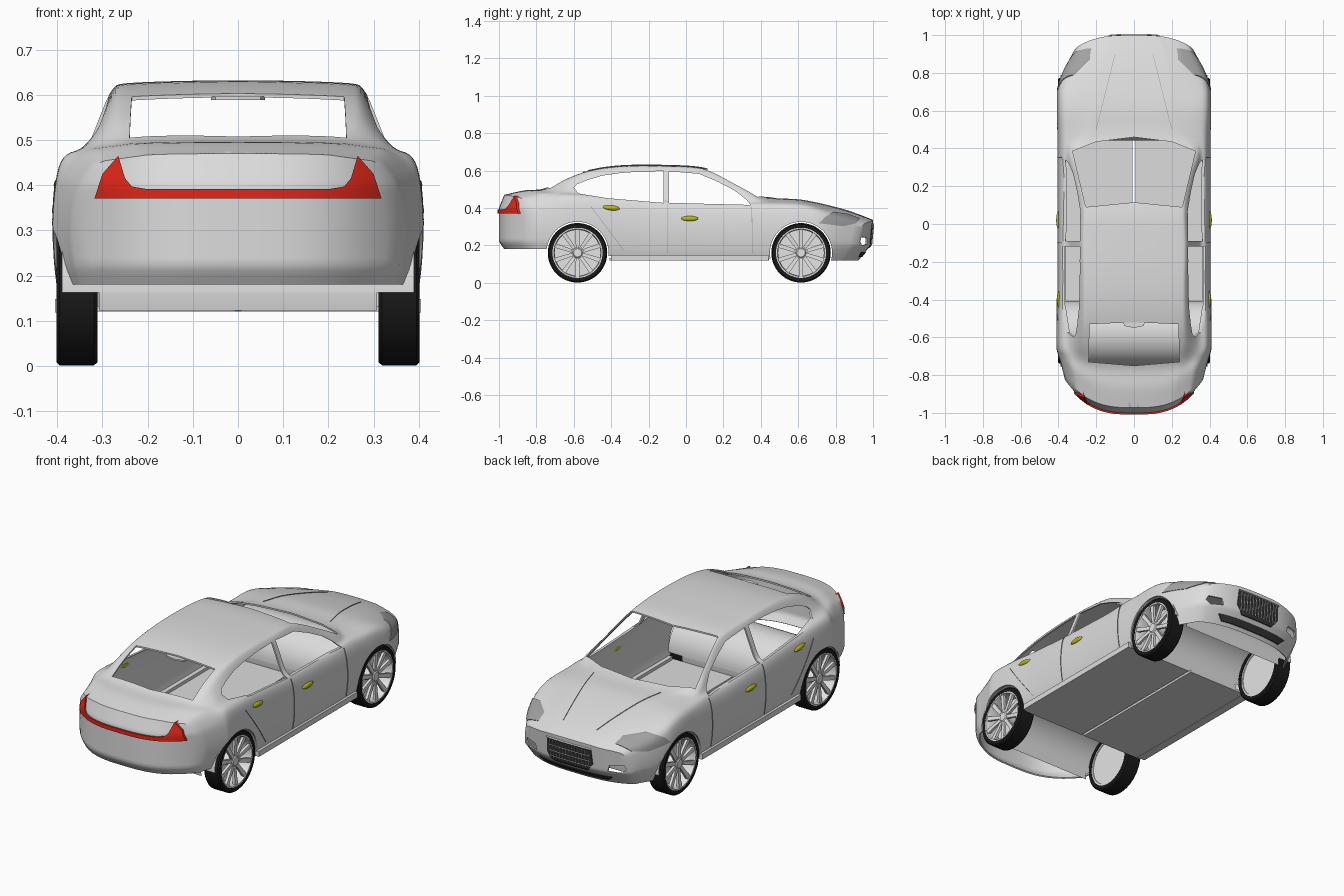
import bpy, bmesh, math
from mathutils import Vector, Matrix

if "Cube" in bpy.data.objects:
    bpy.data.objects.remove(bpy.data.objects["Cube"])


def mat(name, r, g, b):
    m = bpy.data.materials.new(name)
    m.diffuse_color = (r, g, b, 1)
    m.use_nodes = True
    m.node_tree.nodes["Principled BSDF"].inputs["Base Color"].default_value = m.diffuse_color
    return m


BODY = mat("body grey", .72, .72, .72)
RIM = mat("rim silver", .78, .78, .78)
TYRE = mat("tyre black", .01, .01, .01)
RED = mat("lamp red", .75, .02, .01)
OLIVE = mat("handle olive", .5, .5, .005)
LAMP = mat("headlight grey", .36, .36, .36)
DARK = mat("grille dark", .04, .04, .04)


def make(name, bm, m=None, normals=True, angle=35):
    if normals:
        bmesh.ops.recalc_face_normals(bm, faces=bm.faces)
    me = bpy.data.meshes.new(name)
    bm.to_mesh(me)
    bm.free()
    o = bpy.data.objects.new(name, me)
    bpy.context.collection.objects.link(o)
    if m:
        me.materials.append(m)
        smooth(o, angle)
    return o


def smooth(o, angle=35):
    bpy.ops.object.select_all(action='DESELECT')
    o.select_set(True)
    bpy.context.view_layer.objects.active = o
    bpy.ops.object.shade_smooth_by_angle(angle=math.radians(angle))


def box(name, x0, x1, y0, y1, z0, z1, m):
    bm = bmesh.new()
    bmesh.ops.create_cube(bm, size=1)
    for v in bm.verts:
        v.co = ((x0 + x1) / 2 + v.co.x * (x1 - x0), (y0 + y1) / 2 + v.co.y * (y1 - y0),
                (z0 + z1) / 2 + v.co.z * (z1 - z0))
    return make(name, bm, m)


def prism(polys, axis, a, b):
    """Helper cutter: flat outlines pushed along an axis from a to b."""
    bm = bmesh.new()
    put = {'x': lambda p, t: (t, p[0], p[1]), 'y': lambda p, t: (p[0], t, p[1]),
           'z': lambda p, t: (p[0], p[1], t)}[axis]
    for poly in polys:
        A = [bm.verts.new(put(p, a)) for p in poly]
        B = [bm.verts.new(put(p, b)) for p in poly]
        bm.faces.new(A)
        bm.faces.new(B[::-1])
        for i in range(len(poly)):
            j = (i + 1) % len(poly)
            bm.faces.new((A[i], B[i], B[j], A[j]))
    o = make("cutter", bm)
    o.hide_render = True
    return o


def boolean(o, cutters, op='DIFFERENCE'):
    for c in cutters:
        md = o.modifiers.new("cut", 'BOOLEAN')
        md.object, md.operation, md.solver = c, op, 'EXACT'
    dg = bpy.context.evaluated_depsgraph_get()
    me = bpy.data.meshes.new_from_object(o.evaluated_get(dg))
    o.modifiers.clear()
    o.data = me
    for c in cutters:
        bpy.data.objects.remove(c)
    smooth(o)


# Body stations: y, bottom, half width, shoulder z, belt x/z, roof rail x/z, centre z
ROWS = [
    (-1.0, .18, .36, .415, .31, .452, .22, .464, .470), (-.9, .18, .39, .435, .33, .475, .25, .486, .493),
    (-.78, .17, .40, .455, .335, .48, .26, .497, .503), (-.65, .16, .405, .468, .345, .48, .275, .545, .557),
    (-.52, .15, .405, .464, .345, .475, .275, .592, .603), (-.35, .14, .40, .45, .345, .46, .275, .616, .628),
    (-.1, .13, .40, .43, .35, .44, .28, .616, .630), (.1, .13, .40, .42, .355, .43, .275, .60, .615),
    (.25, .13, .40, .415, .355, .425, .305, .525, .56), (.4, .13, .40, .42, .355, .43, .335, .445, .475),
    (.48, .13, .40, .42, .335, .432, .26, .446, .452), (.62, .125, .405, .415, .33, .428, .22, .438, .442),
    (.8, .12, .40, .38, .31, .39, .2, .40, .403), (.92, .12, .37, .345, .27, .355, .18, .363, .367),
    (1.0, .12, .31, .312, .24, .323, .15, .331, .336)]


def row_at(y):
    k = max(i for i in range(len(ROWS) - 1) if ROWS[i][0] <= y + 1e-6)
    a, b = ROWS[k], ROWS[k + 1]
    p, n = ROWS[max(k - 1, 0)], ROWS[min(k + 2, len(ROWS) - 1)]
    h = b[0] - a[0]
    t = (y - a[0]) / h
    out = []
    for c in range(1, 9):
        m0 = (b[c] - p[c]) / (b[0] - p[0]) * h
        m1 = (n[c] - a[c]) / (n[0] - a[0]) * h
        out.append((2*t**3 - 3*t*t + 1) * a[c] + (t**3 - 2*t*t + t) * m0
                   + (3*t*t - 2*t**3) * b[c] + (t**3 - t*t) * m1)
    return out


def section(y):
    zb, w, zs, xg, zg, xc, zc, zt = row_at(y)
    P = [(w - .012, zb), (w, zb + .05), (w + .008, zb + .5 * (zs - zb)), (w - .002, zs - .045), (w - .02, zs),
         (xg, zg), ((xg + xc) / 2, (zg + zc) / 2), (xc, zc), (xc * .9, zc + .6 * (zt - zc)),
         (xc * .4, zc + .95 * (zt - zc)), (0, zt)]
    for _ in range(2):   # corner rounding
        Q = [P[0]]
        for a, b in zip(P, P[1:]):
            Q += [(a[0]*.75 + b[0]*.25, a[1]*.75 + b[1]*.25), (a[0]*.25 + b[0]*.75, a[1]*.25 + b[1]*.75)]
        P = Q + [P[-1]]
    return P


def place(x, y, z):
    """Round the two ends in plan and lean the bumpers."""
    t = min(max((abs(y) - .6) / .4, 0), 1)
    t = t * t * (3 - 2 * t)
    bow = t * (abs(x) / .4) ** 3
    if y > 0:
        lean = -max(.33 - z, 0) * .1 - max(.2 - z, 0) * .7
        return (x, y - .14 * bow + lean * t, z)
    return (x, y + .23 * bow + t * (max(z - .4, 0) * .4 + max(.22 - z, 0) * .7), z)


def shell(name, m, thick, offset):
    bm = bmesh.new()

    def grid(rows):
        vs = [[bm.verts.new(place(*p)) for p in r] for r in rows]
        for r, s in zip(vs, vs[1:]):
            for i in range(len(r) - 1):
                bm.faces.new((r[i], r[i + 1], s[i + 1], s[i]))
    rows = []
    for k in range(73):
        y = -1 + k / 36
        s = section(y)
        rows.append([(x, y, z) for x, z in s] + [(-x, y, z) for x, z in s[-2::-1]])
    grid(rows)
    for y in (-1, 1):    # bumper faces
        grid([[(x * (1 - 2 * j / 20), y, z) for j in range(21)] for x, z in section(y)])
    bmesh.ops.remove_doubles(bm, verts=bm.verts, dist=2e-5)
    bmesh.ops.dissolve_degenerate(bm, dist=1e-5, edges=bm.edges)
    o = make(name, bm, m)
    md = o.modifiers.new("skin", 'SOLIDIFY')
    md.thickness, md.offset = thick, offset
    return o


def mirrored(poly):
    return [poly, [(-x, z) for x, z in poly]]


def circle(y, z, r, n=48):
    return [(y + r * math.cos(2 * math.pi * i / n), z + r * math.sin(2 * math.pi * i / n)) for i in range(n)]


# Body skin with open windows, wheel arches and fog lamp holes
AXLES = (-.58, .615)
rear_win = [(-.6, .51), (-.575, .477), (-.42, .452), (-.12, .427), (-.12, .597), (-.25, .594), (-.355, .586),
            (-.45, .572), (-.53, .548), (-.58, .528)]
front_win = [(-.09, .427), (.345, .416), (.32, .447), (.26, .493), (.17, .54), (.07, .582), (-.09, .596)]
screen = [(-.325, .385), (-.2, .435), (0, .46), (.2, .435), (.325, .385), (.255, .09), (0, .115), (-.255, .09)]
back_win = [(-.24, -.73), (0, -.75), (.24, -.73), (.235, -.53), (0, -.52), (-.235, -.53)]
fog = [(.21, .205), (.275, .2), (.298, .222), (.288, .245), (.22, .24)]
body = shell("body_shell", BODY, .008, -1)
boolean(body, [prism([rear_win, front_win], 'x', -.6, .6),
               prism([circle(y, .16, .166) for y in AXLES], 'x', -.6, .6),
               prism([screen, back_win], 'z', .39, .8),
               prism(mirrored(fog), 'y', .75, 1.2)])


# Thin coloured plates that follow the body skin
def patch(name, m, polys, axis, a, b, thick=.008, offset=0):
    o = shell(name, m, thick, offset)
    boolean(o, [prism(polys, axis, a, b)], 'INTERSECT')


half = [(.2, .391), (.235, .397), (.25, .415), (.265, .465), (.3, .425), (.318, .37)]
patch("tail_light", RED, [[(-x, z) for x, z in half[::-1]] + half], 'y', -1.2, -.72, .009, 1)
lamp = [(.71, .318), (.745, .352), (.79, .38), (.87, .368), (.93, .345), (.91, .318), (.84, .302)]
patch("headlight_right", LAMP, [lamp], 'x', .2, .6)
patch("headlight_left", LAMP, [lamp], 'x', -.6, -.2)
patch("grille", DARK, [[(-.1, .185), (.1, .185), (.135, .23), (.13, .31), (-.13, .31), (-.135, .23)],
                       [(-.19, .137), (.19, .137), (.22, .165), (-.22, .165)]], 'y', .8, 1.2)


def line(a, b, w=.003):
    return [(a[0] - w / 2, a[1]), (a[0] + w / 2, a[1]), (b[0] + w / 2, b[1]), (b[0] - w / 2, b[1])]


patch("door_seams", LAMP, [line((-.1, .155), (-.1, .42)), line((.355, .155), (.352, .41)),
                           line((-.33, .17), (-.51, .41))], 'x', -.6, .6, .006)
patch("hood_seams", LAMP, mirrored(line((.1, .9), (.2, .5))), 'z', .36, .7, .006)

# Grille bars over the dark plate
bm = bmesh.new()


def bar(p, q, steps=6, r=.002):
    pts = []
    for i in range(steps + 1):
        t = i / steps
        x, z = p[0] + (q[0] - p[0]) * t, p[1] + (q[1] - p[1]) * t
        pts.append(Vector(place(x, 1.0, z)) + Vector((0, .003, 0)))
    n = Vector((-(q[1] - p[1]), 0, q[0] - p[0])).normalized() * r
    for a, b in zip(pts, pts[1:]):
        ring = [[bm.verts.new(c + d) for d in (n, Vector((0, .005, 0)), -n)] for c in (a, b)]
        for k in range(2):
            bm.faces.new((ring[0][k], ring[0][k + 1], ring[1][k + 1], ring[1][k]))


for i in range(-6, 7):
    bar((i * .019, .2), (i * .019, .305), 6, .0015)
for z in (.215, .245, .275):
    bar((-.122, z), (.122, z), 12, .0015)
bar((-.135, .312), (.135, .312), 12, .004)
make("grille_bars", bm, BODY)

# Floor halves with a slit between them, and side sills
for s, side in ((1, "right"), (-1, "left")):
    a, b = sorted((s * .007, s * .385))
    box("floor_" + side, a, b, -.41, .445, .12, .132, BODY)
    a, b = sorted((s * .36, s * .405))
    box("sill_" + side, a, b, -.4, .44, .118, .148, BODY)

# Wheel housings across the full width, narrower below the axle
for y, end in zip(AXLES, ("rear", "front")):
    bm = bmesh.new()
    for w, spans in ((.39, ((0, 180),)), (.308, ((-13, 0), (180, 193)))):
        for t0, t1 in spans:
            prev, n = None, 28 if t1 - t0 > 90 else 2
            for i in range(n + 1):
                t = math.radians(t0 + (t1 - t0) * i / n)
                cur = [bm.verts.new((x, y + .174 * math.cos(t), .162 + .174 * math.sin(t))) for x in (-w, w)]
                if prev:
                    bm.faces.new((prev[0], prev[1], cur[1], cur[0]))
                prev = cur
    make("wheel_housing_" + end, bm, BODY)


# Wheels
def lathe(bm, prof, n=48, closed=True):
    rings = [[bm.verts.new((x, r * math.cos(2 * math.pi * i / n), r * math.sin(2 * math.pi * i / n)))
              for i in range(n)] for x, r in prof]
    pairs = list(zip(rings, rings[1:])) + ([(rings[-1], rings[0])] if closed else [])
    for a, b in pairs:
        for i in range(n):
            bm.faces.new((a[i], a[(i + 1) % n], b[(i + 1) % n], b[i]))
    if not closed:
        bm.faces.new(rings[0])
        bm.faces.new(rings[-1])


def wheel(y, s, name):
    M = Matrix.Translation((s * .357, y, .16)) @ Matrix.Rotation(0 if s > 0 else math.pi, 4, 'Z')
    bm = bmesh.new()
    lathe(bm, [(-.045, .134), (-.046, .152), (-.038, .159), (.038, .159), (.045, .152), (.044, .134)])
    make("tyre_" + name, bm, TYRE).matrix_world = M
    bm = bmesh.new()
    lathe(bm, [(-.042, .135), (.043, .135), (.043, .127), (.03, .122), (-.03, .122), (-.042, .124)])
    lathe(bm, [(-.038, .13), (-.028, .13)], closed=False)      # inner disc
    lathe(bm, [(-.03, .03), (.03, .03), (.037, .022)], 24, False)   # hub
    for i in range(20):    # paired spokes
        ang = 2 * math.pi * (i // 2) / 10 + (.09 if i % 2 else -.09)
        R = Matrix.Rotation(ang, 4, 'X')
        lean = .006 if i % 2 else -.006
        vs = [bm.verts.new(R @ Vector((x, c + k * w, r))) for r, w, c, x1 in
              ((.02, .004, -lean * .5, .032), (.126, .0075, lean * 1.2, .04))
              for x, k in ((x1, -1), (x1, 1), (x1 - .014, 1), (x1 - .014, -1))]
        for k in range(4):
            bm.faces.new((vs[k], vs[(k + 1) % 4], vs[4 + (k + 1) % 4], vs[4 + k]))
        bm.faces.new(vs[:4])
        bm.faces.new(vs[4:])
    make("rim_" + name, bm, RIM).matrix_world = M


for y, end in zip(AXLES, ("rear", "front")):
    for s, side in ((1, "right"), (-1, "left")):
        wheel(y, s, end + "_" + side)

# Door handles
for y, z, x, end in ((-.4, .4, .397, "rear"), (.02, .343, .401, "front")):
    for s, side in ((1, "right"), (-1, "left")):
        bm = bmesh.new()
        bmesh.ops.create_uvsphere(bm, u_segments=20, v_segments=10, radius=1)
        bmesh.ops.transform(bm, verts=bm.verts, matrix=Matrix.Translation((s * x, y, z))
                            @ Matrix.Rotation(-.1 if end == "rear" else 0, 4, 'X')
                            @ Matrix.Diagonal((.011, .046, .0135, 1)))
        make("door_handle_%s_%s" % (end, side), bm, OLIVE)

# Small fin at the rear edge of the roof
fin = prism([[(-.06, -.515), (-.05, -.54), (0, -.55), (.05, -.54), (.06, -.515)]], 'z', .588, .596)
fin.name, fin.hide_render = "roof_fin", False
fin.data.materials.append(BODY)
